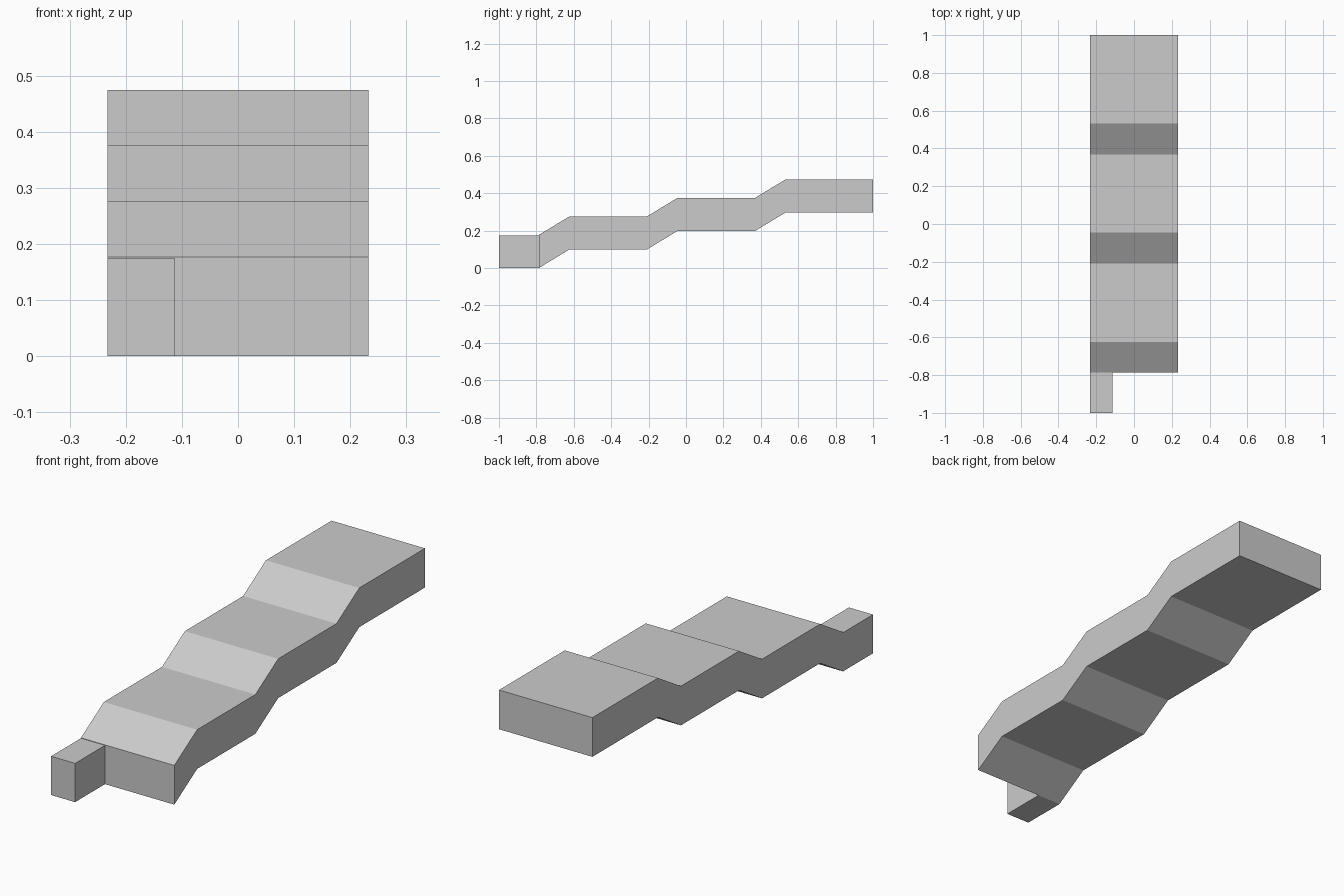
import bpy
import bmesh

cube = bpy.data.objects.get("Cube")
if cube:
    bpy.data.objects.remove(cube, do_unlink=True)

grey = bpy.data.materials.new("plain grey")
grey.use_nodes = True
colour = (0.6, 0.6, 0.6, 1)
grey.diffuse_color = colour
grey.node_tree.nodes["Principled BSDF"].inputs["Base Color"].default_value = colour


def extrude_profile(name, profile, x0, x1):
    """Extrude a closed (y, z) outline from x0 to x1."""
    bm = bmesh.new()
    face = bm.faces.new([bm.verts.new((x0, y, z)) for y, z in profile])
    ext = bmesh.ops.extrude_face_region(bm, geom=[face])
    moved = [v for v in ext["geom"] if isinstance(v, bmesh.types.BMVert)]
    bmesh.ops.translate(bm, verts=moved, vec=(x1 - x0, 0, 0))
    bmesh.ops.recalc_face_normals(bm, faces=bm.faces)
    mesh = bpy.data.meshes.new(name)
    bm.to_mesh(mesh)
    bm.free()
    mesh.materials.append(grey)
    obj = bpy.data.objects.new(name, mesh)
    bpy.context.collection.objects.link(obj)
    return obj


HALF_WIDTH = 0.233
THICKNESS = 0.175
RISE = 0.099
RAMP = 0.163
PITCH = 0.578
START = -0.787

# Stepped slab: three ramps, each followed by a flat landing
lower = [(START, 0)]
for i in range(3):
    y = START + i * PITCH
    if i:
        lower.append((y, i * RISE))
    lower.append((y + RAMP, (i + 1) * RISE))
lower.append((1, 3 * RISE))
upper = [(y, z + THICKNESS + 0.002) for y, z in reversed(lower)]
extrude_profile("stepped_slab", lower + upper, -HALF_WIDTH, HALF_WIDTH)

# Small block on the front corner
block = [(-1, 0), (START, 0), (START, THICKNESS), (-1, THICKNESS)]
extrude_profile("front_block", block, -HALF_WIDTH, -0.113)
